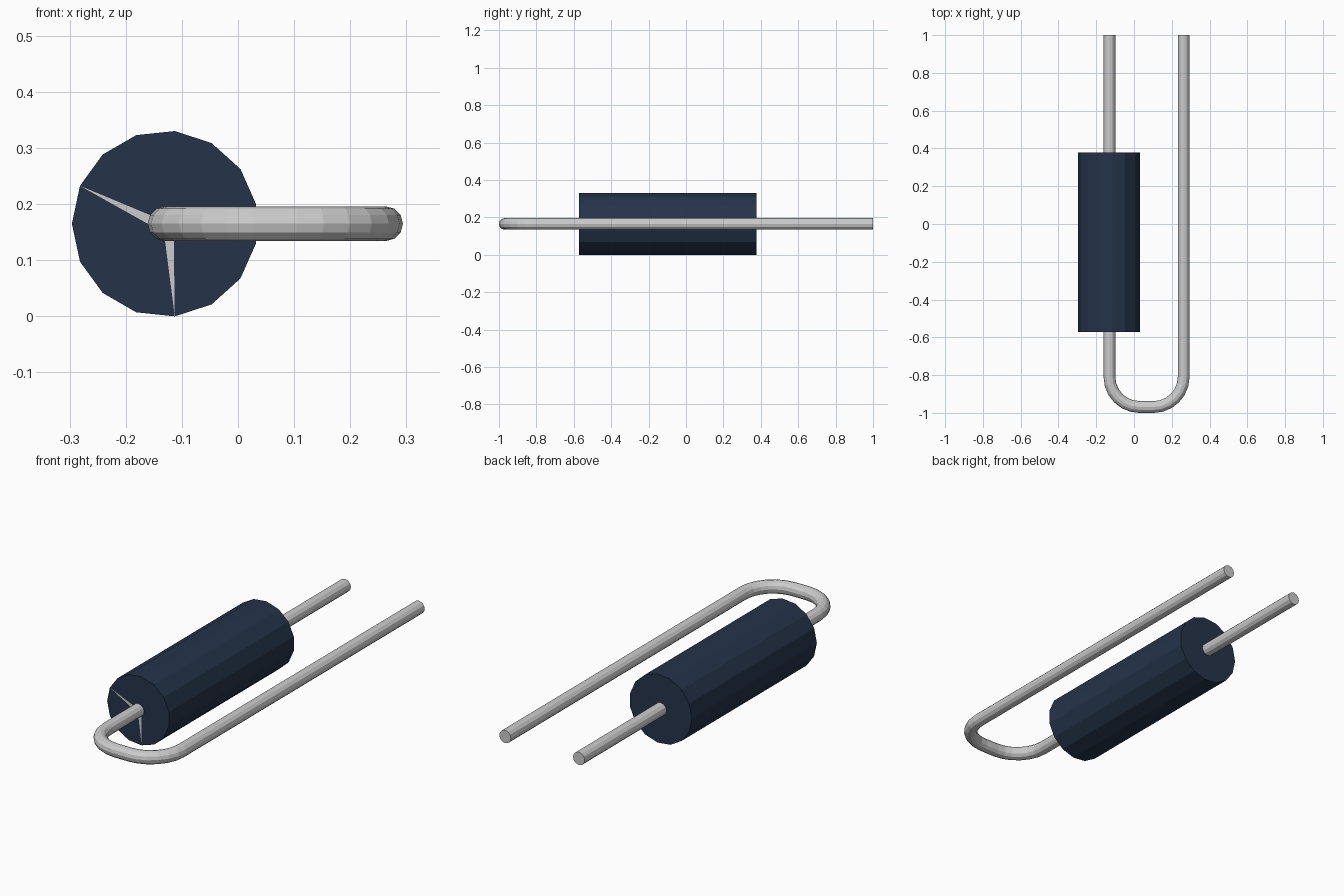
import bpy, bmesh
from math import sin, cos, radians, pi
from mathutils import Vector

if "Cube" in bpy.data.objects:
    bpy.data.objects.remove(bpy.data.objects["Cube"])

R_BODY, R_WIRE, ZC = 0.166, 0.031, 0.165
X_LEFT, X_RIGHT = -0.13, 0.263
Y_FRONT, Y_BACK = -0.572, 0.378


def make_object(name, bm, colors=()):
    bmesh.ops.recalc_face_normals(bm, faces=bm.faces)
    mesh = bpy.data.meshes.new(name)
    bm.to_mesh(mesh)
    bm.free()
    for label, color in colors:
        mat = bpy.data.materials.new(label)
        mat.diffuse_color = color
        mat.use_nodes = True
        mat.node_tree.nodes["Principled BSDF"].inputs["Base Color"].default_value = mat.diffuse_color
        mesh.materials.append(mat)
    obj = bpy.data.objects.new(name, mesh)
    bpy.context.collection.objects.link(obj)
    return obj


def bridge(bm, a, b):
    n = len(a)
    for i in range(n):
        bm.faces.new((a[i], a[(i + 1) % n], b[(i + 1) % n], b[i]))


# Bent wire lead: 12-sided tube swept along a U path
bend, steps = 0.16, 6
y_low = -1 + R_WIRE
path = [Vector((X_LEFT, 1, ZC))]
for cx, start in ((X_LEFT + bend, 180), (X_RIGHT - bend, 270)):
    for k in range(steps + 1):
        a = radians(start + 90 * k / steps)
        path.append(Vector((cx + bend * cos(a), y_low + bend + bend * sin(a), ZC)))
path.append(Vector((X_RIGHT, 1, ZC)))

bm = bmesh.new()
rings = []
for i, p in enumerate(path):
    d0 = (p - path[max(i - 1, 0)]).normalized()
    d1 = (path[min(i + 1, len(path) - 1)] - p).normalized()
    t = (d0 + d1).normalized()
    side = Vector((-t.y, t.x, 0))
    miter = 1 / t.dot(d1 if i < len(path) - 1 else d0)
    rings.append([bm.verts.new(p + side * (R_WIRE * miter * cos(k * pi / 6))
                               + Vector((0, 0, R_WIRE * sin(k * pi / 6))))
                  for k in range(12)])
for a, b in zip(rings, rings[1:]):
    bridge(bm, a, b)
bm.faces.new(rings[0])
bm.faces.new(rings[-1])
make_object("wire_lead", bm)

# Resistor body: 15-sided cylinder with ring-shaped ends around the wire
bm = bmesh.new()


def ring(n, r, first, y):
    return [bm.verts.new((X_LEFT + r * cos(radians(first + 360 * k / n)), y,
                          ZC + r * sin(radians(first + 360 * k / n)))) for k in range(n)]


ends = []
for y in (Y_FRONT, Y_BACK):
    outer, inner = ring(15, R_BODY, 12, y), ring(12, R_WIRE, 0, y)
    ends.append(outer)
    o = i = 0
    while o < 15 or i < 12:
        if i < 12 and (o == 15 or 30 * (i + 1) <= 12 + 24 * (o + 1)):
            f = bm.faces.new((outer[o % 15], inner[i], inner[(i + 1) % 12]))
            # Two bare grey slivers on the front end
            if y == Y_FRONT and (o, i) in ((6, 5), (11, 9)):
                f.material_index = 1
            i += 1
        else:
            bm.faces.new((outer[o], outer[(o + 1) % 15], inner[i % 12]))
            o += 1
bridge(bm, *ends)
make_object("resistor_body", bm, (("dark_navy", (0.018, 0.034, 0.068, 1)),
                                  ("bare_grey", (0.8, 0.8, 0.8, 1))))
